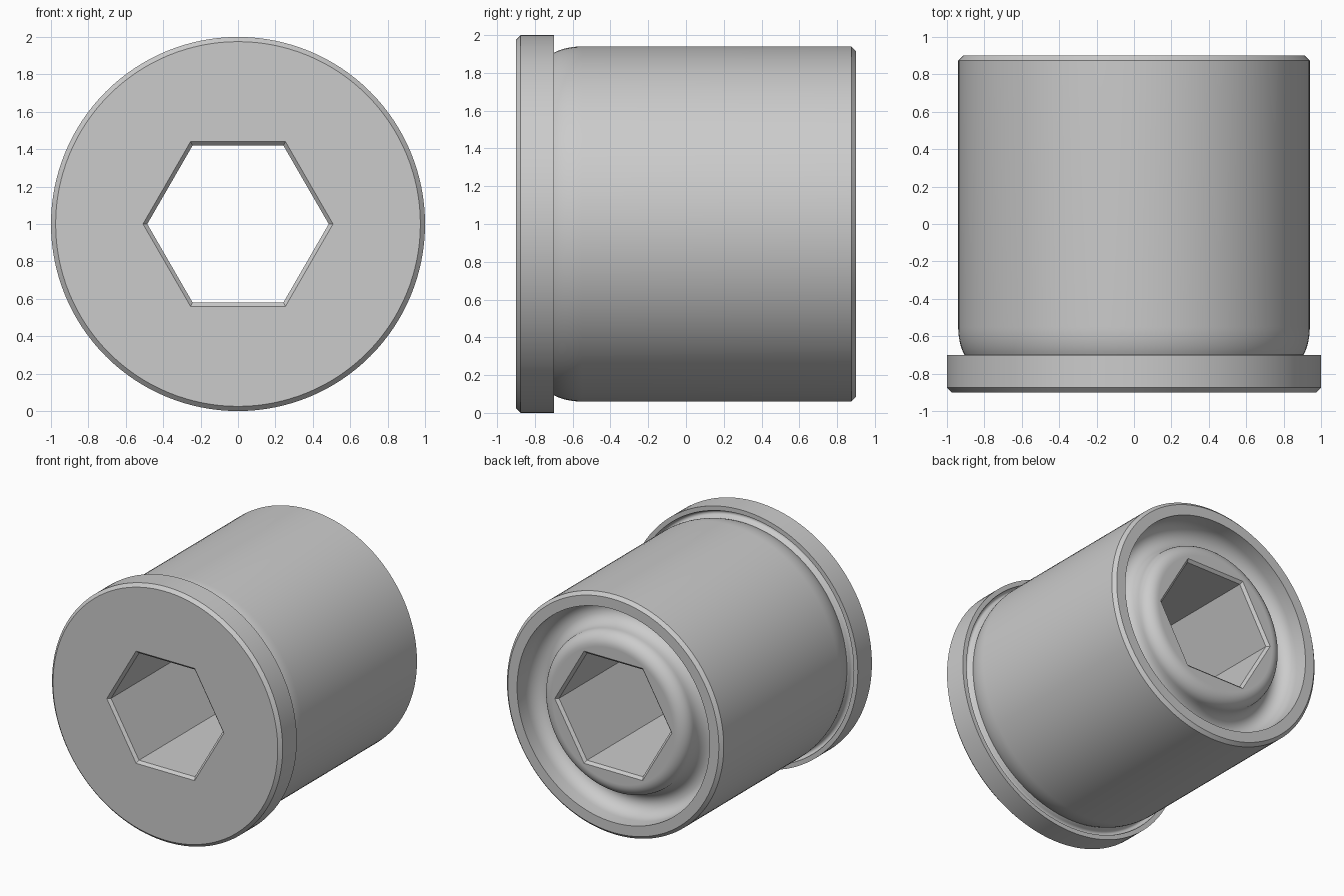
import bpy, bmesh
from math import sin, cos, pi, radians

cube = bpy.data.objects.get("Cube")
if cube:
    bpy.data.objects.remove(cube, do_unlink=True)

steel = bpy.data.materials.new("plain_grey")
steel.use_nodes = True
GREY = (0.6, 0.6, 0.6, 1)
steel.diffuse_color = GREY
steel.node_tree.nodes["Principled BSDF"].inputs["Base Color"].default_value = GREY


def arc(r, y, rx, ry, start, end, steps=10):
    """Elliptical arc of (radius, y) points, angles in degrees."""
    angles = [radians(start + (end - start) * i / steps) for i in range(steps + 1)]
    return [(r + rx * cos(a), y + ry * sin(a)) for a in angles]


def lathe(name, profile, sides, turn=0.0):
    """Turn a (radius, y) profile around the y axis and cap both ends."""
    bm = bmesh.new()
    rings = []
    for r, y in profile:
        angles = [turn + 2 * pi * i / sides for i in range(sides)]
        rings.append([bm.verts.new((r * cos(a), y, 1 + r * sin(a))) for a in angles])
    for a, b in zip(rings, rings[1:]):
        for i in range(sides):
            j = (i + 1) % sides
            bm.faces.new((a[i], a[j], b[j], b[i]))
    bm.faces.new(rings[0])
    bm.faces.new(rings[-1])
    bmesh.ops.recalc_face_normals(bm, faces=bm.faces)
    mesh = bpy.data.meshes.new(name)
    bm.to_mesh(mesh)
    bm.free()
    mesh.materials.append(steel)
    obj = bpy.data.objects.new(name, mesh)
    bpy.context.collection.objects.link(obj)
    return obj


# Chamfered flange, with a shallow relief groove at its back face
profile = [(0.3, -0.9), (0.975, -0.9), (1, -0.875), (1, -0.7), (0.965, -0.7)]
profile += arc(0.94, -0.7, 0.025, 0.035, -20, -160, 8)
# Neck rounding out into the body
profile += arc(0.84, -0.55, 0.1, 0.2, -48, 0, 8)
# Body, back chamfer and flat rim
profile += [(0.94, 0.875), (0.915, 0.9), (0.835, 0.9)]
# Rounded annular groove, then the filleted central boss
profile += arc(0.733, 0.8, 0.102, 0.12, 0, -180, 16)
profile += arc(0.531, 0.8, 0.1, 0.1, 0, 90, 10)
profile += [(0.525, 0.9), (0.3, 0.9)]
plug = lathe("plug_body", profile, 128)

# Hexagonal through bore, flared at both mouths
bore = lathe("hex_bore_cutter", [(0.531, -0.92), (0.485, -0.88), (0.485, 0.88), (0.531, 0.92)], 6)
bore.hide_render = True
cut = plug.modifiers.new("hex_bore", "BOOLEAN")
cut.operation = "DIFFERENCE"
cut.solver = "EXACT"
cut.object = bore

bpy.ops.object.select_all(action="DESELECT")
plug.select_set(True)
bpy.context.view_layer.objects.active = plug
bpy.ops.object.modifier_apply(modifier=cut.name)
bpy.data.objects.remove(bore, do_unlink=True)
bpy.ops.object.shade_smooth_by_angle(angle=radians(30))
